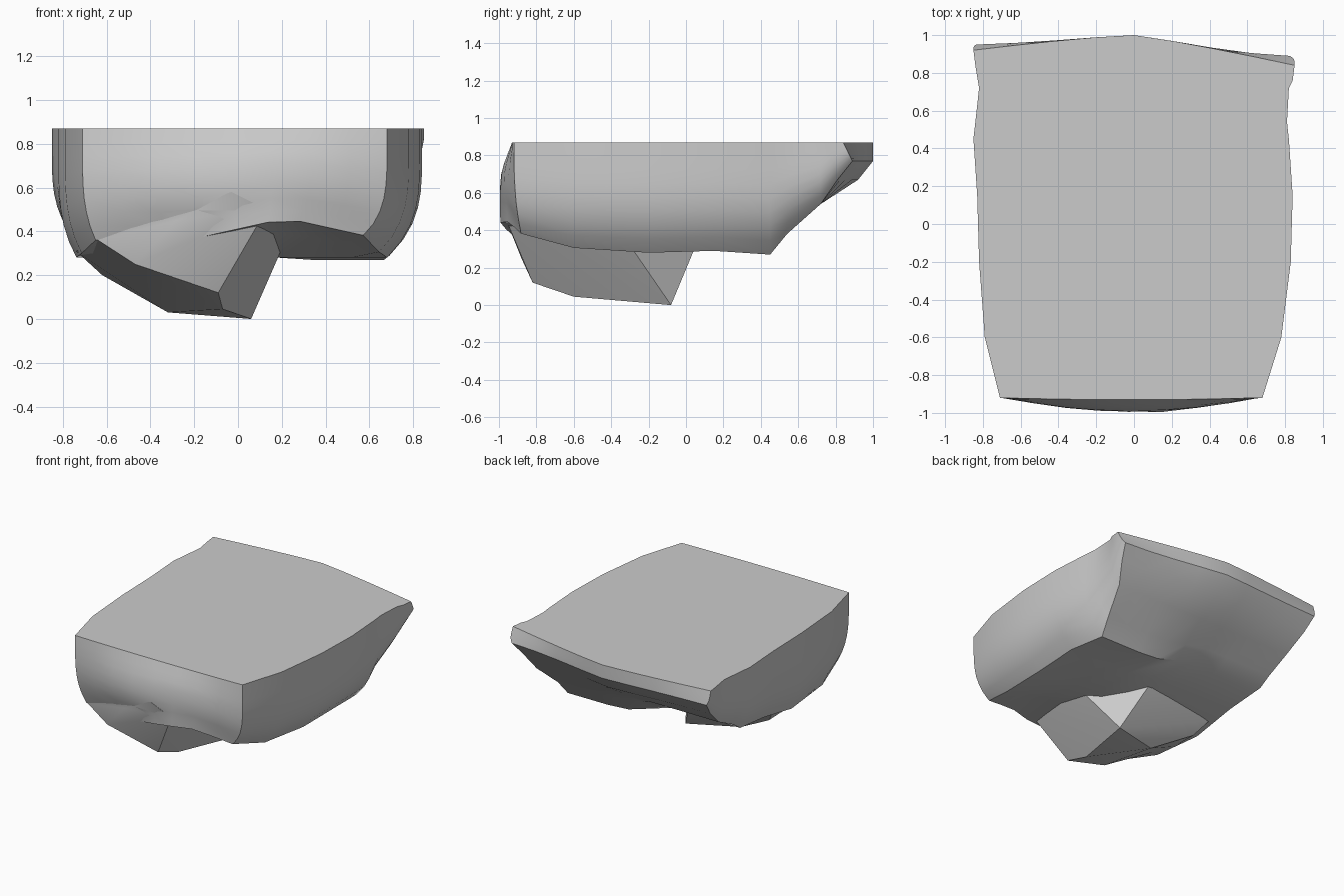
import bpy
import bmesh
import math

TOP = 0.87

default_cube = bpy.data.objects.get("Cube")
if default_cube:
    bpy.data.objects.remove(default_cube, do_unlink=True)

# Single stone colour
stone = bpy.data.materials.new("stone_grey")
stone.use_nodes = True
stone_colour = (0.6, 0.6, 0.6, 1)
stone.diffuse_color = stone_colour
stone.node_tree.nodes["Principled BSDF"].inputs["Base Color"].default_value = stone_colour


def finish(bm, name, angle):
    """Turn a bmesh into a shaded stone object."""
    bmesh.ops.recalc_face_normals(bm, faces=bm.faces)
    mesh = bpy.data.meshes.new(name)
    bm.to_mesh(mesh)
    bm.free()
    mesh.materials.append(stone)
    obj = bpy.data.objects.new(name, mesh)
    bpy.context.collection.objects.link(obj)
    bpy.ops.object.select_all(action="DESELECT")
    obj.select_set(True)
    bpy.context.view_layer.objects.active = obj
    bpy.ops.object.shade_smooth_by_angle(angle=math.radians(angle))
    return obj


# Stations from front to back: y, right edge, left edge, underside height
stations = [
    (-.92, -.71, .68, .36),
    (-.6, -.79, .78, .3),
    (-.2, -.82, .83, .28),
    (.15, -.83, .84, .29),
    (.45, -.85, .82, .27),
    (.54, -.84, .81, .38),
    (.72, -.82, .82, .54),
    (.8, -.84, .84, .67),
    (.88, -.85, .85, .77),
]
# How much the right part of the underside lifts at some stations
lifts = {3: .5, 4: 1, 5: .6}


def shape_body(co):
    """Map a point of the gridded cube onto the flat-topped slab."""
    u, v, w = co
    index = round((v + 1) * 4)
    y, right, left, bottom = stations[index]
    sink = (1 - w) / 2
    depth = TOP - bottom

    # Sides tuck under toward the base, less on the right
    tuck = max(0, (sink - .25) / .75) ** 3 * depth / .59
    middle, half = (left + right) / 2, (left - right) / 2
    x = middle + u * half * (1 - (.14 + .04 * u) * tuck)

    # Underside lifts to the right and is scooped beside the front keel
    z = TOP - sink * depth
    z += lifts.get(index, 0) * sink * min(.12, .3 * max(0, .2 - x))
    if index < 2:
        z += .1 * sink * max(0, 1 - abs(x - .22) / .45)

    # Bulging front with a jutting lip, and a back rim with a shallow point
    if index == 0:
        lip = max(0, 1 - abs(x - .15) / .55) if sink > .5 else 0
        bulge = max(lip, math.sin(math.pi * sink ** 1.1))
        y += .05 * sink ** 3 * (1 - lip) - (1 - u * u) * (.01 + .07 * bulge)
    elif index > 6:
        y += .12 * (1 - abs(u) ** 1.2) - .04 * u
        y += (.04 + .01 * u) * sink * abs(u) ** 3
    return x, y, z


# Main slab
bm = bmesh.new()
bmesh.ops.create_cube(bm, size=2)
bmesh.ops.subdivide_edges(bm, edges=bm.edges[:], cuts=7, use_grid_fill=True)
for vert in bm.verts:
    vert.co = shape_body(vert.co)
finish(bm, "rock_slab", 35)

# Faceted keel hanging below the front of the slab
keel_points = [
    (.13, -.98, .5), (-.03, -.995, .58), (-.28, -.95, .45),
    (-.64, -.87, .36), (-.47, -.88, .25), (-.28, -.87, .24),
    (-.09, -.82, .12), (-.07, -.6, .045), (.06, -.08, 0),
    (-.32, -.2, .03), (-.62, -.1, .2), (-.74, -.45, .31),
    (-.7, -.03, .31), (.2, -.3, .32), (-.1, .07, .36),
]
bm = bmesh.new()
for point in keel_points:
    bm.verts.new(point)
bmesh.ops.convex_hull(bm, input=bm.verts[:])
loose = [v for v in bm.verts if not v.link_faces]
bmesh.ops.delete(bm, geom=loose, context="VERTS")
finish(bm, "rock_keel", 30)
